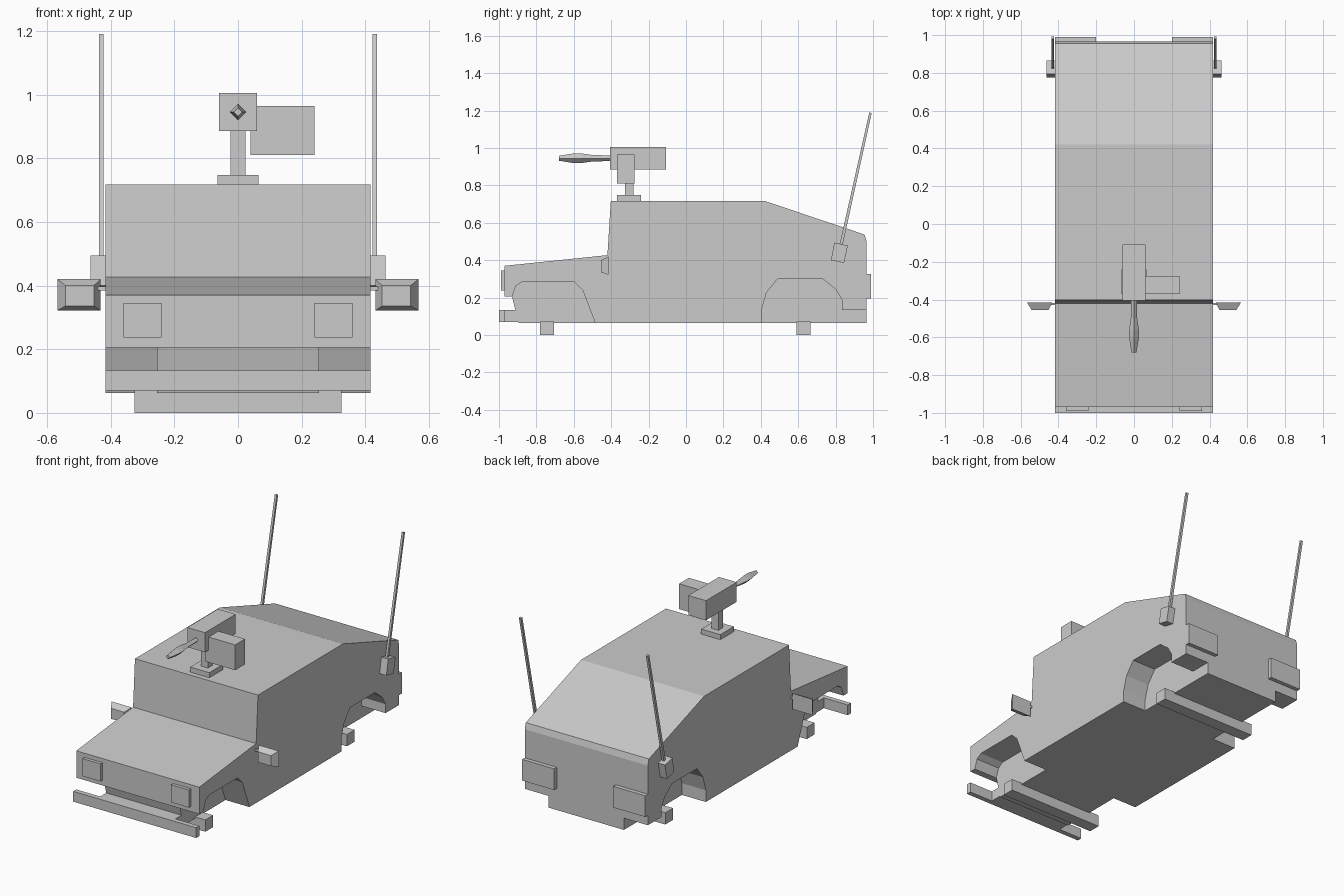
import bpy, bmesh
from math import pi
from mathutils import Vector, Matrix

if "Cube" in bpy.data.objects:
    bpy.data.objects.remove(bpy.data.objects["Cube"])


def make(name, bm):
    bmesh.ops.recalc_face_normals(bm, faces=bm.faces)
    me = bpy.data.meshes.new(name)
    bm.to_mesh(me)
    bm.free()
    ob = bpy.data.objects.new(name, me)
    bpy.context.collection.objects.link(ob)
    return ob


def prism(name, profile, x0, x1):
    # extrude a (y, z) side profile along x
    bm = bmesh.new()
    f = bm.faces.new([bm.verts.new((x0, y, z)) for y, z in profile])
    ext = bmesh.ops.extrude_face_region(bm, geom=[f])["geom"]
    bmesh.ops.translate(bm, vec=(x1 - x0, 0, 0),
                        verts=[v for v in ext if isinstance(v, bmesh.types.BMVert)])
    return make(name, bm)


def box(name, x0, x1, y0, y1, z0, z1):
    return prism(name, [(y0, z0), (y1, z0), (y1, z1), (y0, z1)], x0, x1)


def loft(name, rings):
    # skin a series of equal-sized vertex rings and cap both ends
    bm = bmesh.new()
    rs = [[bm.verts.new(p) for p in r] for r in rings]
    for a, b in zip(rs, rs[1:]):
        for i in range(len(a)):
            j = (i + 1) % len(a)
            bm.faces.new((a[i], a[j], b[j], b[i]))
    bm.faces.new(rs[0])
    bm.faces.new(rs[-1])
    return make(name, bm)


def rect_y(x0, x1, z0, z1, y):
    return [(x0, y, z0), (x1, y, z0), (x1, y, z1), (x0, y, z1)]


# Hull
W, INNER = 0.417, 0.255
body = prism("body", [(-0.97, 0.205), (-0.97, 0.37), (-0.42, 0.427), (-0.402, 0.717),
                      (0.42, 0.717), (0.955, 0.537), (0.965, 0.5), (0.965, 0.063),
                      (-0.895, 0.063), (-0.93, 0.205)], -W, W)

# Wheel wells cut from both sides
front_arch = [(-0.94, 0.0), (-0.94, 0.205), (-0.93, 0.205), (-0.91, 0.262), (-0.875, 0.285),
              (-0.6, 0.285), (-0.553, 0.24), (-0.485, 0.063), (-0.461, 0.0)]
rear_arch = [(0.404, 0.0), (0.404, 0.135), (0.43, 0.225), (0.49, 0.3), (0.73, 0.3),
             (0.8, 0.245), (0.833, 0.19), (0.833, 0.135), (1.1, 0.135), (1.1, 0.0)]
for s in (-1, 1):
    for arch in (front_arch, rear_arch):
        cutter = prism("well_cutter", arch, s * INNER, s * 0.6)
        cutter.hide_render = True
        mod = body.modifiers.new("well", 'BOOLEAN')
        mod.operation, mod.solver, mod.object = 'DIFFERENCE', 'EXACT', cutter
        bpy.context.view_layer.objects.active = body
        bpy.ops.object.modifier_apply(modifier=mod.name)
        bpy.data.objects.remove(cutter)

# Axles and bumper
box("front_axle", -0.325, 0.325, -0.78, -0.705, 0, 0.072)
box("rear_axle", -0.325, 0.325, 0.59, 0.665, 0, 0.072)
box("front_bumper", -W, W, -1.0, -0.97, 0.07, 0.133)
box("bumper_mount", -INNER, INNER, -0.97, -0.89, 0.07, 0.133)

# Mirrored details
for s, side in ((-1, "left"), (1, "right")):
    box(side + "_headlight", s * 0.24, s * 0.36, -0.99, -0.965, 0.237, 0.345)
    box(side + "_taillight", s * 0.2, s * W, 0.96, 0.99, 0.195, 0.325)
    loft(side + "_mirror", [rect_y(s * 0.432, s * 0.567, 0.322, 0.42, -0.415),
                            rect_y(s * 0.453, s * 0.542, 0.336, 0.4, -0.455)])
    box(side + "_mirror_stalk", s * 0.41, s * 0.445, -0.43, -0.417, 0.384, 0.397)
    prism(side + "_antenna_base", [(0.775, 0.4), (0.845, 0.385), (0.865, 0.478),
                                   (0.793, 0.494)], s * 0.41, s * 0.463)
    prism(side + "_antenna", [(0.818, 0.47), (0.834, 0.467), (0.993, 1.187),
                              (0.98, 1.19)], s * 0.423, s * 0.437)

# Roof gun
box("gun_base", -0.065, 0.065, -0.37, -0.24, 0.71, 0.748)
box("gun_post", -0.023, 0.023, -0.325, -0.28, 0.74, 0.89)
box("gun_body", -0.06, 0.06, -0.405, -0.108, 0.885, 1.005)
box("ammo_box", 0.04, 0.24, -0.37, -0.275, 0.81, 0.965)
ZB = 0.945
loft("gun_barrel", [[(r, y, ZB), (0, y, ZB + r), (-r, y, ZB), (0, y, ZB - r)]
                    for y, r in ((-0.39, 0.015), (-0.5, 0.017), (-0.56, 0.026),
                                 (-0.6, 0.026), (-0.68, 0.013))])
